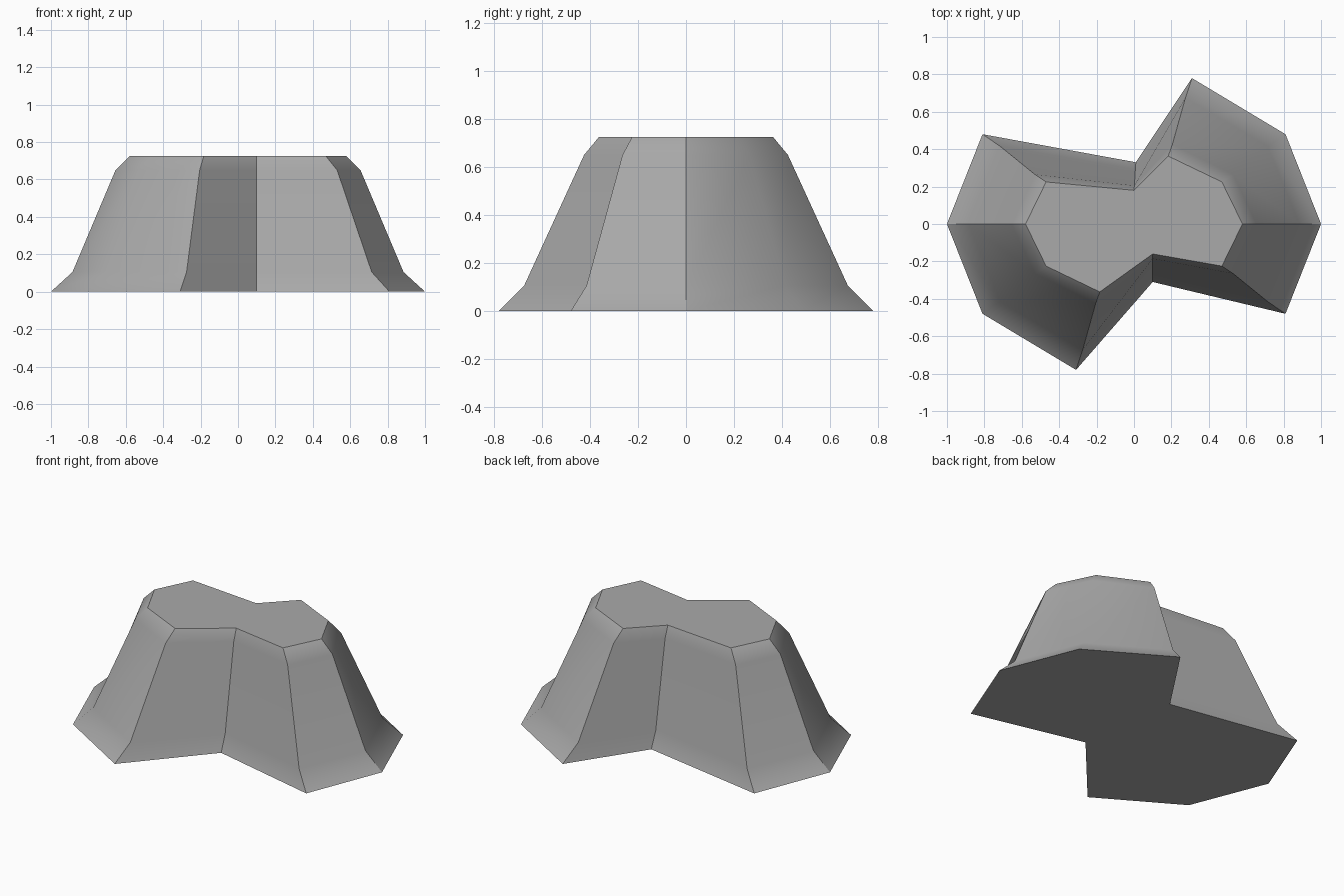
import bpy
import bmesh
from mathutils import Vector

if "Cube" in bpy.data.objects:
    bpy.data.objects.remove(bpy.data.objects["Cube"])

# Outlines of the mound from the ground up to the flat top: height, then corners
LEVELS = [
    (0.0, [(-1, 0), (-.81, -.48), (-.31, -.78), (.10, -.31), (.81, -.48),
           (1, 0), (.81, .48), (.31, .78), (.01, .33), (-.81, .48)]),
    (0.105, [(-.885, 0), (-.715, -.415), (-.275, -.675), (.10, -.27), (.715, -.415),
             (.885, 0), (.715, .415), (.275, .675), (.007, .29), (-.715, .415)]),
    (0.65, [(-.655, 0), (-.53, -.265), (-.205, -.425), (.10, -.185), (.53, -.265),
            (.655, 0), (.53, .265), (.205, .425), (.002, .205), (-.53, .265)]),
    (0.725, [(-.58, 0), (-.47, -.225), (-.183, -.363), (.10, -.16), (.47, -.225),
             (.58, 0), (.47, .225), (.183, .363), (0, .18), (-.47, .225)]),
]

grey = bpy.data.materials.new("stone grey")
grey.diffuse_color = (0.4, 0.4, 0.4, 1)
grey.use_nodes = True
grey.node_tree.nodes["Principled BSDF"].inputs["Base Color"].default_value = grey.diffuse_color

# Loft the outlines into one closed solid
bm = bmesh.new()
rings = [[bm.verts.new(Vector((x, y, z))) for x, y in pts] for z, pts in LEVELS]
n = len(rings[0])
for low, high in zip(rings, rings[1:]):
    for i in range(n):
        j = (i + 1) % n
        bm.faces.new((low[i], low[j], high[j], high[i]))
bm.faces.new(rings[0][::-1])
bm.faces.new(rings[-1])
bmesh.ops.recalc_face_normals(bm, faces=bm.faces)

mesh = bpy.data.meshes.new("rock_mound")
bm.to_mesh(mesh)
bm.free()
mesh.materials.append(grey)
mound = bpy.data.objects.new("rock_mound", mesh)
bpy.context.collection.objects.link(mound)

# Soft horizontal bends, crisp corners and top rim
bpy.context.view_layer.objects.active = mound
mound.select_set(True)
bpy.ops.object.shade_smooth_by_angle(angle=0.52)
weighted = mound.modifiers.new("even_shading", 'WEIGHTED_NORMAL')
weighted.keep_sharp = True
